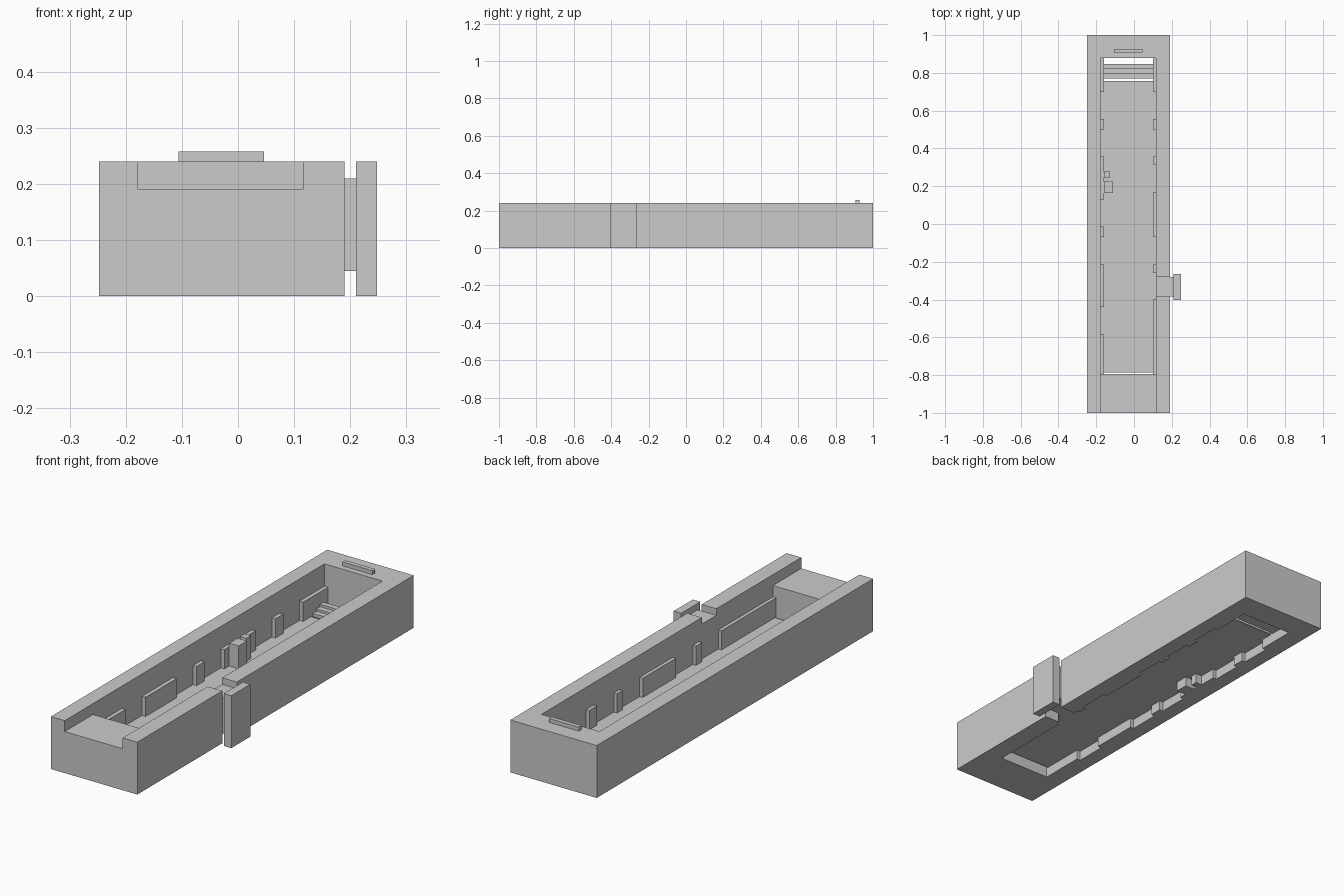
import bpy, bmesh
from mathutils import Vector

if "Cube" in bpy.data.objects:
    bpy.data.objects.remove(bpy.data.objects["Cube"])


def box(name, x0, x1, y0, y1, z0, z1):
    """Axis-aligned box from its limits."""
    bm = bmesh.new()
    bmesh.ops.create_cube(bm, size=1)
    size = Vector((x1 - x0, y1 - y0, z1 - z0))
    mid = Vector((x0 + x1, y0 + y1, z0 + z1)) / 2
    for v in bm.verts:
        v.co = v.co * size + mid
    mesh = bpy.data.meshes.new(name)
    bm.to_mesh(mesh)
    bm.free()
    obj = bpy.data.objects.new(name, mesh)
    bpy.context.collection.objects.link(obj)
    return obj


def cut(target, *limits):
    """Subtract a box from the target and discard the cutter."""
    cutter = box("cutter", *limits)
    cutter.hide_render = True
    mod = target.modifiers.new("cut", 'BOOLEAN')
    mod.operation = 'DIFFERENCE'
    mod.solver = 'EXACT'
    mod.object = cutter
    bpy.context.view_layer.objects.active = target
    bpy.ops.object.modifier_apply(modifier=mod.name)
    bpy.data.objects.remove(cutter)


# inner wall faces, panel faces, floor levels
XL, XR = -0.178, 0.116
PL, PR = -0.16, 0.10
Z0, Z1 = 0.045, 0.05

# outer shell: open cavity, front end notch, side doorway
shell = box("shell", -0.248, 0.19, -1, 1, 0, 0.24)
cut(shell, XL, XR, -0.795, 0.88, -0.1, 0.4)
cut(shell, XL, XR, -1.1, -0.7, 0.19, 0.4)
cut(shell, XR - 0.05, 0.3, -0.385, -0.28, -0.1, 0.4)

# floor plate
box("floor", XL, XR, -0.787, 0.757, Z0, Z1)

# wall panels along both sides
left_spans = [(0.70, 0.88), (0.50, 0.557), (0.13, 0.357), (-0.07, -0.013),
              (-0.44, -0.215), (-0.795, -0.585)]
right_spans = [(0.70, 0.88), (0.50, 0.557), (0.315, 0.357), (-0.07, 0.17),
               (-0.26, -0.215), (-0.795, -0.40)]
for i, (a, b) in enumerate(left_spans):
    box(f"left_panel_{i}", XL, PL, a, b, 0, 0.138)
for i, (a, b) in enumerate(right_spans):
    box(f"right_panel_{i}", PR, XR, a, b, 0, 0.138)

# two cabinets on the left wall
box("small_cabinet", PL, -0.128, 0.245, 0.277, 0, 0.155)
box("large_cabinet", PL, -0.112, 0.165, 0.225, 0, 0.155)

# low steps at the back
for i in range(3):
    y = 0.77 + i * 0.026
    box(f"step_{i}", PL, PR, y, y + 0.026, Z0, 0.06 + i * 0.011)

# side passage with outer door slab
box("passage_floor", XR, 0.21, -0.385, -0.28, Z0, Z1)
box("passage", XR, 0.21, -0.385, -0.28, Z1, 0.21)
box("door_slab", 0.21, 0.248, -0.403, -0.265, 0, 0.24)

# rib on the back rim
box("top_rib", -0.106, 0.046, 0.907, 0.927, 0.24, 0.258)
